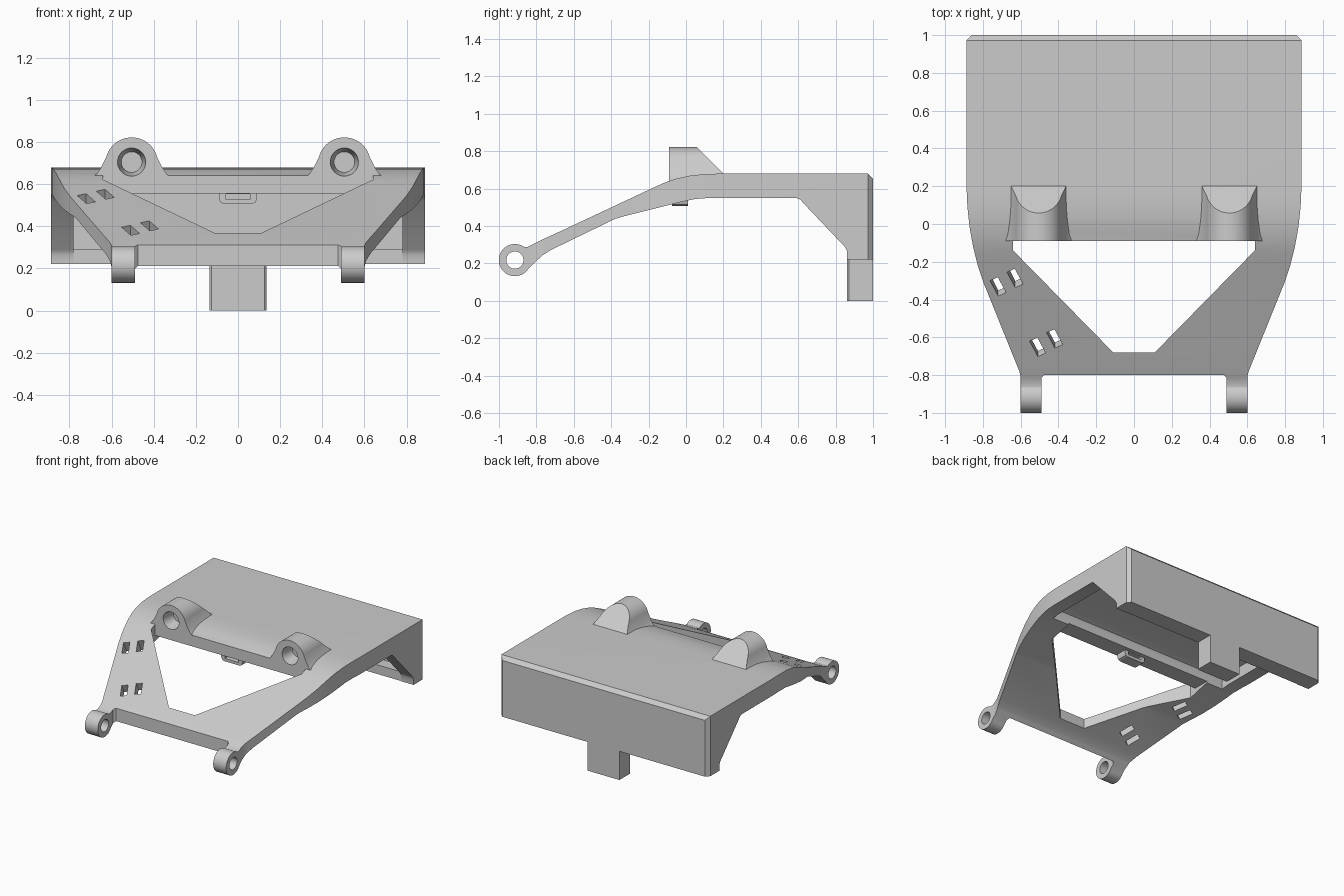
import bpy, bmesh, math
from mathutils import Vector, Matrix

cube = bpy.data.objects.get("Cube")
if cube:
    bpy.data.objects.remove(cube, do_unlink=True)

grey = bpy.data.materials.new("light_grey")
grey.use_nodes = True
grey.diffuse_color = (0.6, 0.6, 0.6, 1)
grey.node_tree.nodes["Principled BSDF"].inputs["Base Color"].default_value = (0.6, 0.6, 0.6, 1)


def make(name, bm):
    bmesh.ops.recalc_face_normals(bm, faces=bm.faces)
    mesh = bpy.data.meshes.new(name)
    bm.to_mesh(mesh)
    bm.free()
    mesh.materials.append(grey)
    ob = bpy.data.objects.new(name, mesh)
    bpy.context.collection.objects.link(ob)
    return ob


def prism_bm(pts, axis, lo, hi):
    """Extrude a closed 2D outline along an axis."""
    place = {"x": lambda a, b, t: (t, a, b),
             "y": lambda a, b, t: (a, t, b),
             "z": lambda a, b, t: (a, b, t)}[axis]
    bm = bmesh.new()
    face = bm.faces.new([bm.verts.new(place(a, b, lo)) for a, b in pts])
    res = bmesh.ops.extrude_face_region(bm, geom=[face])
    shift = Vector(place(0, 0, hi - lo))
    for v in res["geom"]:
        if isinstance(v, bmesh.types.BMVert):
            v.co += shift
    return bm


def prism(name, pts, axis, lo, hi):
    return make(name, prism_bm(pts, axis, lo, hi))


def arc(cx, cy, r, start, end, n):
    angles = [math.radians(start + (end - start) * i / n) for i in range(n + 1)]
    return [(cx + r * math.cos(a), cy + r * math.sin(a)) for a in angles]


def circle(cx, cy, r):
    return arc(cx, cy, r, 0, 360, 40)[:-1]


def rect(x0, y0, x1, y1):
    return [(x0, y0), (x1, y0), (x1, y1), (x0, y1)]


def mirrored(half):
    return half + [(-x, y) for x, y in reversed(half)]


def boolean(ob, tool, mode="DIFFERENCE"):
    tool.hide_render = True
    mod = ob.modifiers.new(tool.name, "BOOLEAN")
    mod.operation, mod.object, mod.solver = mode, tool, "EXACT"
    bpy.context.view_layer.objects.active = ob
    bpy.ops.object.modifier_apply(modifier=mod.name)


def drop(*tools):
    for t in tools:
        bpy.data.objects.remove(t, do_unlink=True)


# Body: side profile with the pivot eye at the front
top_line = [(-0.845, 0.289), (-0.8, 0.312), (-0.74, 0.341), (-0.68, 0.368), (-0.16, 0.612),
            (-0.11, 0.634), (-0.05, 0.654), (0.02, 0.669), (0.09, 0.677), (0.17, 0.68),
            (0.972, 0.68), (1.0, 0.652)]
under_line = [(1.0, 0.22), (0.862, 0.22), (0.862, 0.265), (0.85, 0.288), (0.63, 0.52),
              (0.612, 0.541), (0.59, 0.55), (0.12, 0.55), (0.05, 0.545), (-0.02, 0.53),
              (-0.34, 0.45), (-0.38, 0.438), (-0.72, 0.273), (-0.77, 0.242), (-0.81, 0.203)]
eye = arc(-0.915, 0.218, 0.086, -30, -305, 28)
body = prism("cover_body", top_line + under_line + eye, "x", -0.9, 0.9)

# Plan outline trims the sides, leaving two pivot arms
plan = prism("plan_trim", mirrored([
    (0.475, -0.8), (0.49, -0.815), (0.49, -1.1), (0.6, -1.1), (0.6, -0.81), (0.607, -0.78),
    (0.797, -0.31), (0.827, -0.22), (0.852, -0.12), (0.87, -0.02), (0.882, 0.09),
    (0.887, 0.2), (0.887, 0.972), (0.86, 1.0)]), "z", -0.1, 1.0)
boolean(body, plan, "INTERSECT")

# Cutters: front opening, relief under its rear edge, rear cavity, pivot bore
window = prism("window_cut", mirrored([(0.64, -0.09), (0.64, -0.14), (0.11, -0.68)]), "z", 0, 1)
relief = prism("relief_cut", rect(-0.64, -0.1, 0.64, 0.14), "z", 0.3, 0.555)
cavity = prism("cavity_cut", [(0.04, 0.1), (0.865, 0.1), (0.865, 0.29), (0.955, 0.29),
                              (0.955, 0.64), (0.1, 0.64), (0.05, 0.62), (0.04, 0.6)],
               "x", -0.78, 0.78)
bore = prism("pivot_cut", circle(-0.915, 0.218, 0.046), "x", -1, 1)
for tool in (window, relief, cavity, bore):
    boolean(body, tool)
drop(plan, window, relief, cavity, bore)

# Two pairs of slots in the right arm
for x, y in [(-0.72, -0.335), (-0.63, -0.29), (-0.51, -0.655), (-0.42, -0.61)]:
    bm = prism_bm(rect(-0.023, -0.05, 0.023, 0.05), "z", -0.15, 0.15)
    turn = Matrix.Rotation(math.radians(26), 4, "X") @ Matrix.Rotation(math.radians(26), 4, "Z")
    bm.transform(Matrix.Translation((x, y, 0.62 + 0.47 * (y + 0.16))) @ turn)
    slot = make("slot_cut", bm)
    boolean(body, slot)
    drop(slot)

# Bell-shaped bosses with a sloping back and a tapered blind bore
parts = [body]
for side, sx in (("left", 0.505), ("right", -0.505)):
    flare = [(0.2, 0.6), (0.185, 0.632), (0.165, 0.65), (0.145, 0.68)]
    bell = ([(sx + x, z) for x, z in flare] + arc(sx, 0.697, 0.125, 15, 165, 24)
            + [(sx - x, z) for x, z in reversed(flare)])
    bm = prism_bm(bell, "y", -0.091, 0.3)
    bmesh.ops.bisect_plane(bm, geom=bm.verts[:] + bm.edges[:] + bm.faces[:],
                           plane_co=(0, 0.06, 0.82), plane_no=(0, 1, 1), clear_outer=True)
    bmesh.ops.holes_fill(bm, edges=[e for e in bm.edges if e.is_boundary])
    # Keep the hidden base inside the thin plate
    bmesh.ops.bisect_plane(bm, geom=bm.verts[:] + bm.edges[:] + bm.faces[:],
                           plane_co=(0, -0.09, 0.625), plane_no=(0, 0.12, -1), clear_outer=True)
    bmesh.ops.holes_fill(bm, edges=[e for e in bm.edges if e.is_boundary])
    boss = make(side + "_boss", bm)
    bm = bmesh.new()
    bmesh.ops.create_cone(bm, cap_ends=True, segments=40, radius1=0.067, radius2=0.049, depth=0.1,
                          matrix=Matrix.Translation((sx, -0.042, 0.705))
                          @ Matrix.Rotation(math.radians(-90), 4, "X"))
    hole = make("boss_bore_cut", bm)
    boolean(boss, hole)
    boolean(body, hole)
    drop(hole)
    parts.append(boss)

# Latch loop below the opening's rear edge
latch = prism("latch_loop", mirrored([(0.09, 0.58), (0.09, 0.53), (0.083, 0.514), (0.065, 0.506)]),
              "y", -0.075, 0.01)
gap = prism("latch_cut", rect(-0.058, 0.528, 0.058, 0.554), "y", -0.2, 0.2)
boolean(latch, gap)
drop(gap)

# Tab hanging from the rear wall
tab = prism("rear_tab", mirrored([(0.125, 0.862), (0.135, 0.872), (0.135, 1.0)]), "z", 0.0, 0.25)
parts += [latch, tab]

for ob in parts:
    bpy.ops.object.select_all(action="DESELECT")
    ob.select_set(True)
    bpy.context.view_layer.objects.active = ob
    bpy.ops.object.shade_smooth_by_angle(angle=math.radians(28))
